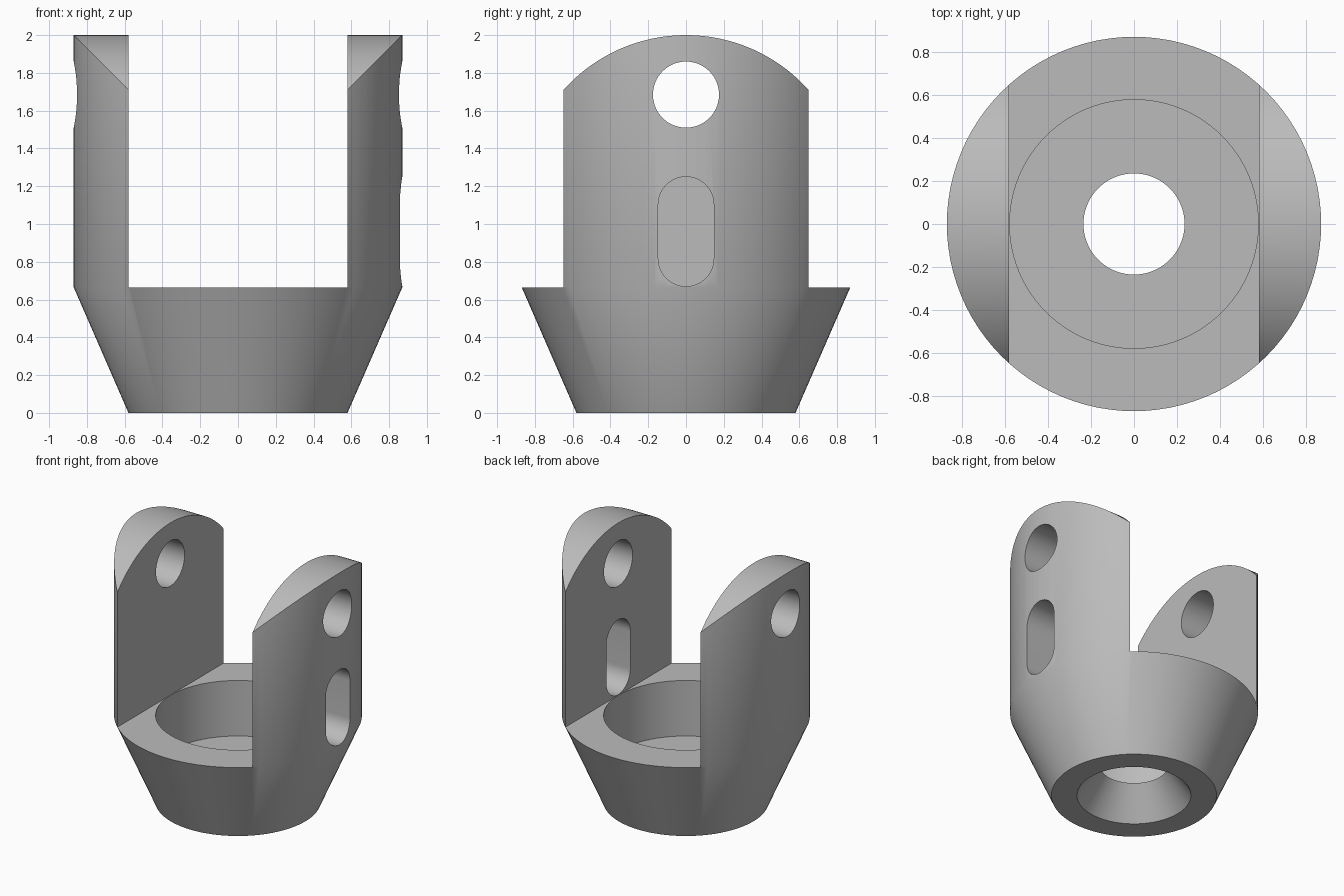
import bpy
import bmesh
import math

cube = bpy.data.objects.get("Cube")
if cube:
    bpy.data.objects.remove(cube, do_unlink=True)

# Main dimensions
R_OUT, R_BASE = 0.87, 0.58
Z_RIM, Z_FLOOR, Z_TOP = 0.665, 0.235, 2.0
SEGMENTS = 96

metal = bpy.data.materials.new("grey metal")
metal.use_nodes = True
grey = (0.5, 0.5, 0.5, 1.0)
metal.diffuse_color = grey
metal.node_tree.nodes["Principled BSDF"].inputs["Base Color"].default_value = grey


def make_object(name, bm):
    bmesh.ops.recalc_face_normals(bm, faces=bm.faces)
    mesh = bpy.data.meshes.new(name)
    bm.to_mesh(mesh)
    bm.free()
    mesh.materials.append(metal)
    obj = bpy.data.objects.new(name, mesh)
    bpy.context.collection.objects.link(obj)
    return obj


def lathe(name, profile):
    """Stack rings of (radius, z) around z and cap both ends."""
    bm = bmesh.new()
    angles = [2 * math.pi * i / SEGMENTS for i in range(SEGMENTS)]
    rings = [[bm.verts.new((r * math.cos(a), r * math.sin(a), z)) for a in angles]
             for r, z in profile]
    for low, high in zip(rings, rings[1:]):
        for i in range(SEGMENTS):
            j = (i + 1) % SEGMENTS
            bm.faces.new((low[i], low[j], high[j], high[i]))
    bm.faces.new(rings[0])
    bm.faces.new(rings[-1])
    return make_object(name, bm)


def prism(name, outline, x0, x1):
    """Extrude a (y, z) outline along x."""
    bm = bmesh.new()
    face = bm.faces.new([bm.verts.new((x0, y, z)) for y, z in outline])
    moved = bmesh.ops.extrude_face_region(bm, geom=[face])["geom"]
    verts = [v for v in moved if isinstance(v, bmesh.types.BMVert)]
    bmesh.ops.translate(bm, verts=verts, vec=(x1 - x0, 0, 0))
    return make_object(name, bm)


def arc(radius, z, start, end, steps):
    angles = [math.radians(start + (end - start) * i / steps) for i in range(steps + 1)]
    return [(radius * math.cos(a), z + radius * math.sin(a)) for a in angles]


def carve(target, cutter, operation="DIFFERENCE"):
    cutter.hide_render = True
    mod = target.modifiers.new(cutter.name, "BOOLEAN")
    mod.object, mod.operation, mod.solver = cutter, operation, "EXACT"
    bpy.context.view_layer.objects.active = target
    bpy.ops.object.modifier_apply(modifier=mod.name)
    bpy.data.objects.remove(cutter, do_unlink=True)


# Tapered base running up into a full cylinder
clevis = lathe("clevis", [(R_BASE, 0), (R_OUT, Z_RIM), (R_OUT, Z_TOP + 0.1)])

# Rounded arm tops
dome = arc(R_OUT, Z_TOP - R_OUT, 0, 180, 96)
carve(clevis, prism("rounded_top", [(1, -0.1), (1, 1.13)] + dome + [(-1, 1.13), (-1, -0.1)],
                    -1, 1), "INTERSECT")

# Gap between the arms
gap = [(-1.2, Z_RIM), (1.2, Z_RIM), (1.2, 2.3), (-1.2, 2.3)]
carve(clevis, prism("arm_gap", gap, -R_BASE, R_BASE))

# Bore in the base and the flared opening beneath it
carve(clevis, lathe("bore", [(0.578, Z_FLOOR), (0.578, Z_RIM + 0.1)]))
slope = (0.40 - 0.235) / Z_FLOOR
carve(clevis, lathe("flared_hole", [(0.40 + 0.05 * slope, -0.05),
                                    (0.235, Z_FLOOR), (0.235, Z_FLOOR + 0.1)]))

# Pin hole through both arms
carve(clevis, prism("pin_hole", arc(0.175, 1.685, 0, 360, 64)[:-1], -1, 1))

# Long slot through the left arm only
slot = arc(0.147, 1.103, 0, 180, 32) + arc(0.147, 0.817, 180, 360, 32)
carve(clevis, prism("arm_slot", slot, 0.4, 1))

# Smooth curved walls, crisp edges
bpy.ops.object.select_all(action="DESELECT")
clevis.select_set(True)
bpy.context.view_layer.objects.active = clevis
bpy.ops.object.shade_smooth_by_angle(angle=math.radians(30))
